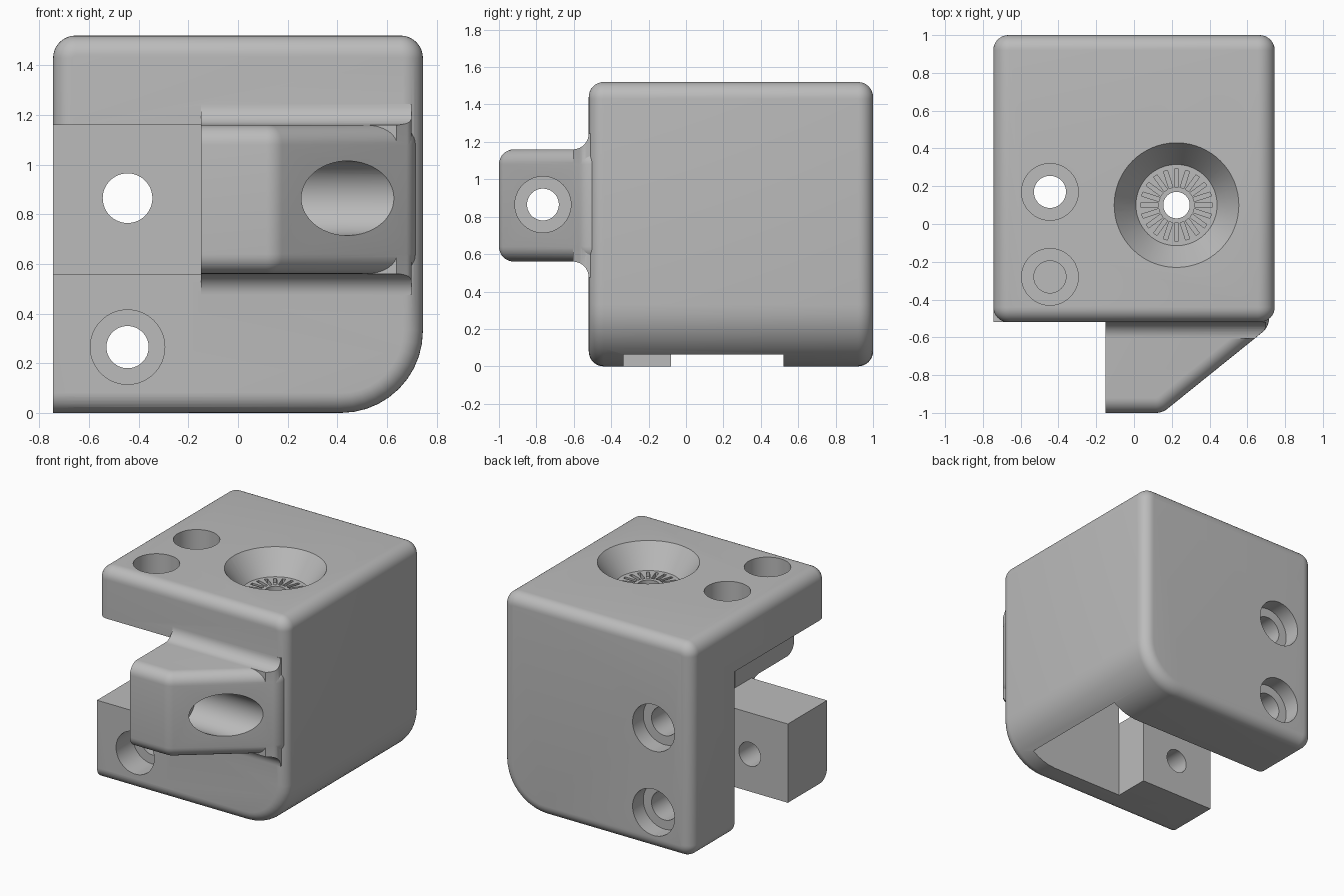
import bpy, bmesh, math
from mathutils import Matrix, Vector

if "Cube" in bpy.data.objects:
    bpy.data.objects.remove(bpy.data.objects["Cube"])

grey = bpy.data.materials.new("light_grey_plastic")
grey.use_nodes = True
color = (0.5, 0.5, 0.5, 1)
grey.diffuse_color = color
grey.node_tree.nodes["Principled BSDF"].inputs["Base Color"].default_value = color


def to_object(bm, name):
    bmesh.ops.recalc_face_normals(bm, faces=bm.faces)
    mesh = bpy.data.meshes.new(name)
    bm.to_mesh(mesh)
    bm.free()
    mesh.materials.append(grey)
    obj = bpy.data.objects.new(name, mesh)
    bpy.context.collection.objects.link(obj)
    return obj


def apply(obj, mod):
    bpy.ops.object.select_all(action='DESELECT')
    bpy.context.view_layer.objects.active = obj
    obj.select_set(True)
    bpy.ops.object.modifier_apply(modifier=mod.name)


def rounded(corners, steps=10):
    """Outline from (u, v, radius) corners, with arcs where radius > 0."""
    out = []
    for i, (u, v, r) in enumerate(corners):
        p = Vector((u, v))
        if r == 0:
            out.append(p)
            continue
        a = (Vector(corners[i - 1][:2]) - p).normalized()
        b = (Vector(corners[(i + 1) % len(corners)][:2]) - p).normalized()
        half = a.angle(b) / 2
        center = p + (a + b).normalized() * r / math.sin(half)
        start = p + a * r / math.tan(half) - center
        end = p + b * r / math.tan(half) - center
        turn = start.angle(end)
        for k in range(steps + 1):
            t = k / steps
            out.append(center + (start * math.sin((1 - t) * turn)
                                 + end * math.sin(t * turn)) / math.sin(turn))
    return out


def prism(name, outline, axis, lo, hi, bevel=0):
    place = {'X': lambda u, v, w: (w, u, v),
             'Y': lambda u, v, w: (u, w, v),
             'Z': lambda u, v, w: (u, v, w)}[axis]
    bm = bmesh.new()
    ends = [[bm.verts.new(place(u, v, w)) for u, v in outline] for w in (lo, hi)]
    n = len(outline)
    bm.faces.new(ends[0])
    bm.faces.new(ends[1][::-1])
    for i in range(n):
        j = (i + 1) % n
        bm.faces.new((ends[0][i], ends[0][j], ends[1][j], ends[1][i]))
    obj = to_object(bm, name)
    if bevel:
        mod = obj.modifiers.new("round_edges", 'BEVEL')
        mod.width, mod.segments = bevel, 8
        mod.limit_method, mod.angle_limit = 'ANGLE', math.radians(45)
        apply(obj, mod)
    return obj


def box(name, x, y, z):
    outline = [(x[0], y[0]), (x[1], y[0]), (x[1], y[1]), (x[0], y[1])]
    return prism(name, outline, 'Z', *z)


def cone(name, axis, at, lo, hi, r_lo, r_hi=None):
    bm = bmesh.new()
    bmesh.ops.create_cone(bm, cap_ends=True, segments=64, radius1=r_lo,
                          radius2=r_hi or r_lo, depth=hi - lo)
    u, v, w = at[0], at[1], (lo + hi) / 2
    turn = {'X': Matrix.Rotation(math.pi / 2, 4, 'Y'),
            'Y': Matrix.Rotation(-math.pi / 2, 4, 'X'), 'Z': Matrix()}[axis]
    spot = {'X': (w, u, v), 'Y': (u, w, v), 'Z': (u, v, w)}[axis]
    bm.transform(Matrix.Translation(spot) @ turn)
    return to_object(bm, name)


def combine(obj, other, operation):
    mod = obj.modifiers.new("combine", 'BOOLEAN')
    mod.operation, mod.solver, mod.object = operation, 'EXACT', other
    apply(obj, mod)
    bpy.data.objects.remove(other)


W, FRONT, TOP = 0.745, -0.52, 1.52
SLOT_LO, SLOT_HI, WALL = 0.56, 1.16, -0.15

# Main rounded housing with a large radius on one lower edge
body = prism("bracket_housing", rounded([
    (-W, 0, 0.09), (W, 0, 0.33), (W, TOP, 0.09), (-W, TOP, 0.09)]),
    'Y', FRONT, 1, 0.08)

# Square-ended lower jaw
jaw = prism("lower_jaw", rounded([
    (FRONT, 0, 0.08), (0, 0, 0), (0, 0.7, 0), (FRONT, 0.7, 0)]), 'X', -W, -0.2)
combine(body, jaw, 'UNION')

# Front lug with a slanted side
lug = prism("front_lug", rounded([
    (-0.4, -1, 0), (0.15, -1, 0.1), (0.715, -0.545, 0.1),
    (0.715, -0.4, 0), (-0.4, -0.4, 0)]), 'Z', SLOT_LO, SLOT_HI, 0.08)

# Concave flare where the lug meets the housing
R = 0.085
arc = [(FRONT - R + R * math.sin(a), SLOT_HI + R - R * math.cos(a))
       for a in [k * math.pi / 20 for k in range(11)]]
section = arc + [(-0.45, SLOT_HI + R), (-0.45, SLOT_LO - R)]
section += [(y, SLOT_LO + SLOT_HI - z) for y, z in reversed(arc)]
flare = prism("lug_flare", section, 'X', WALL, 0.8)
limit = prism("flare_limit", rounded([
    (-0.5, -1, 0), (0.15, -1, 0), (0.7, -0.556, 0.05),
    (0.7, -0.3, 0), (-0.5, -0.3, 0)]), 'Z', 0, 2)
combine(flare, limit, 'INTERSECT')
combine(body, lug, 'UNION')
combine(body, flare, 'UNION')

# Crossing rail slots and inner cavity
for cutter in (
        box("front_slot", (-2, WALL), (-2, 0.52), (SLOT_LO, SLOT_HI)),
        box("vertical_slot", (-2, 0.2), (-0.08, 0.52), (-1, SLOT_HI)),
        box("inner_cavity", (WALL, 0.61), (-0.335, 0.52), (-1, SLOT_HI))):
    combine(body, cutter, 'DIFFERENCE')

# Screw holes with counterbores: axis, position, bore span and radius, counterbore span and radius
SX = -0.445
holes = [
    ('Z', (SX, 0.17), (1, 2), 0.085, (1.34, 2), 0.15),
    ('Z', (SX, -0.28), (1, 2), 0.085, (1.34, 2), 0.15),
    ('Y', (SX, 0.865), (0.4, 2), 0.1, (0.88, 2), 0.165),
    ('Y', (SX, 0.265), (0.4, 2), 0.1, (0.88, 2), 0.165),
    ('Y', (SX, 0.265), (-1, 0.1), 0.085, (-1, -0.33), 0.15),
    ('X', (-0.765, 0.865), (-0.5, 1), 0.085, (0.1, 1), 0.15)]
for axis, at, bore, r, sink, r_sink in holes:
    combine(body, cone("bore", axis, at, *bore, r), 'DIFFERENCE')
    combine(body, cone("counterbore", axis, at, *sink, r_sink), 'DIFFERENCE')

# Funnel on top with a centre hole and a ring of radial teeth grooves
HUB, FLOOR = (0.225, 0.1), 1.36
slope = (0.33 - 0.215) / (TOP - FLOOR)
combine(body, cone("funnel", 'Z', HUB, FLOOR, 1.6, 0.215, 0.215 + slope * (1.6 - FLOOR)),
        'DIFFERENCE')
combine(body, cone("centre_hole", 'Z', HUB, 1, 2, 0.07), 'DIFFERENCE')
bm = bmesh.new()
for k in range(20):
    m = (Matrix.Translation((*HUB, FLOOR)) @ Matrix.Rotation(k * math.tau / 20, 4, 'Z')
         @ Matrix.Translation((0.143, 0, 0)) @ Matrix.Diagonal((0.095, 0.022, 0.06, 1)))
    bmesh.ops.create_cube(bm, size=1, matrix=m)
combine(body, to_object(bm, "teeth_grooves"), 'DIFFERENCE')

bpy.ops.object.select_all(action='DESELECT')
body.select_set(True)
bpy.context.view_layer.objects.active = body
bpy.ops.object.shade_smooth_by_angle(angle=math.radians(30))
